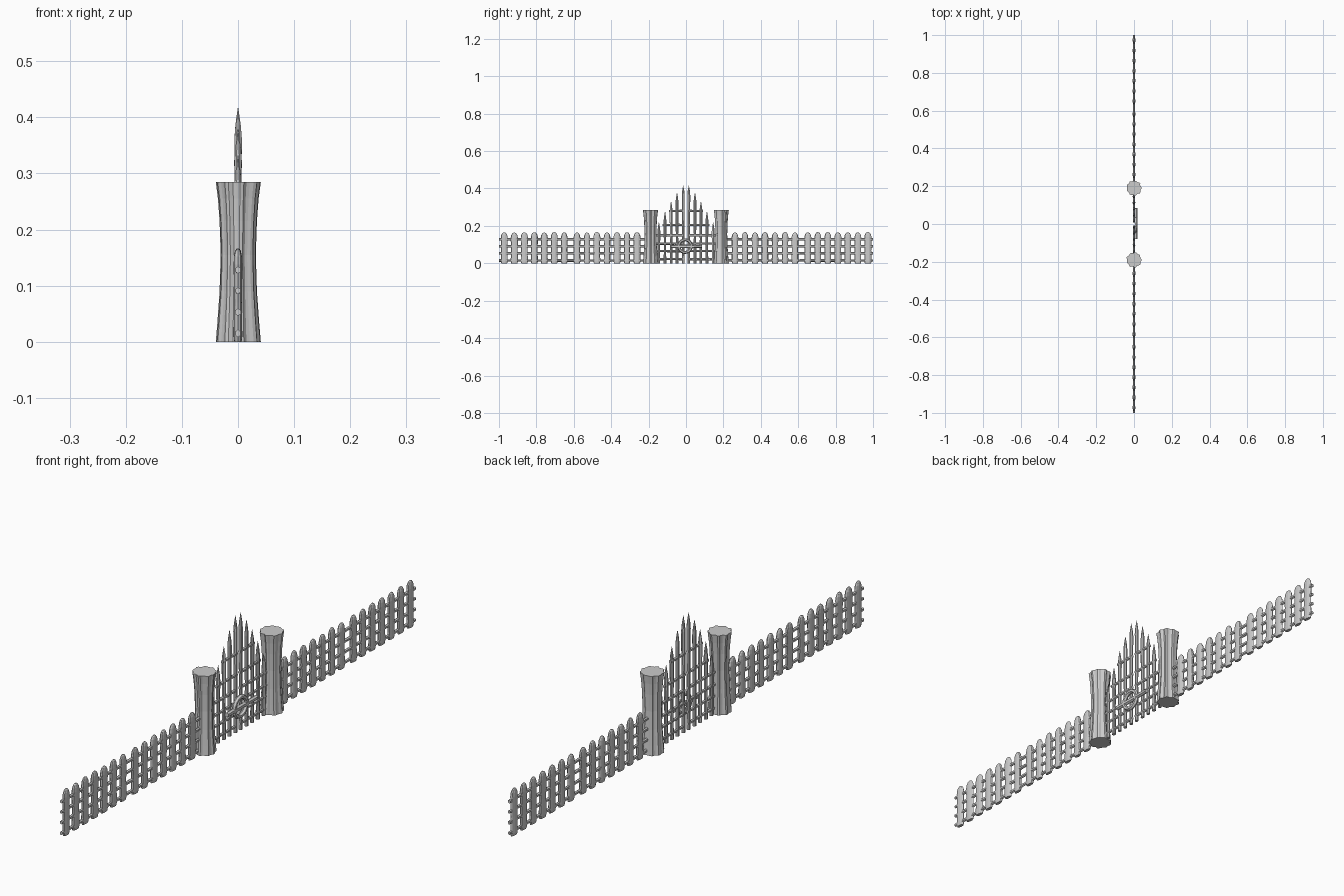
import bpy, bmesh, math, random
from mathutils import Matrix

if "Cube" in bpy.data.objects:
    bpy.data.objects.remove(bpy.data.objects["Cube"])

random.seed(4)


def loft(bm, rings, sides, loc=(0, 0, 0), groove=0.0, lobes=8, rough=0.0, rot=None):
    """Stack of elliptical rings (z, rx, ry) closed at both ends."""
    wobble = [1 + random.uniform(-rough, rough) for _ in range(sides)]
    start = []
    for z, rx, ry in rings:
        ring = []
        for i in range(sides):
            a = 2 * math.pi * (i + 0.5) / sides
            k = (1 - groove * (0.5 - 0.5 * math.cos(lobes * a))) * wobble[i]
            ring.append(bm.verts.new((rx * k * math.cos(a), ry * k * math.sin(a), z)))
        start.append(ring)
    for lo, hi in zip(start, start[1:]):
        for i in range(sides):
            j = (i + 1) % sides
            bm.faces.new((lo[i], lo[j], hi[j], hi[i]))
    bm.faces.new(start[0][::-1])
    bm.faces.new(start[-1])
    verts = [v for r in start for v in r]
    m = Matrix.Translation(loc) @ (rot or Matrix.Identity(4))
    bmesh.ops.transform(bm, matrix=m, verts=verts)


def finish(bm, name):
    me = bpy.data.meshes.new(name)
    bm.to_mesh(me)
    bm.free()
    ob = bpy.data.objects.new(name, me)
    bpy.context.collection.objects.link(ob)
    return ob


ALONG_Y = Matrix.Rotation(-math.pi / 2, 4, 'X')


def rail(bm, y0, y1, z, r=0.0065, x=0.0):
    n = 4
    rings = [((y1 - y0) * i / n, r * random.uniform(0.75, 0.95), r * random.uniform(0.9, 1.1))
             for i in range(n + 1)]
    loft(bm, rings, 6, (x, y0, z), rot=ALONG_Y)


for side, label in ((-1, "left"), (1, "right")):
    # Waisted, grooved log gatepost
    bm = bmesh.new()
    loft(bm, [(0, .041, .041), (.035, .038, .038), (.09, .034, .034), (.155, .032, .032),
              (.215, .034, .034), (.255, .037, .037), (.285, .041, .041)],
         36, (0, side * 0.19, 0), groove=0.13, lobes=9, rough=0.03)
    finish(bm, label + "_gatepost")

    # Two panels of seven round-topped pickets
    bm = bmesh.new()
    for first in (0.262, 0.651):
        for i in range(7):
            w = random.uniform(0.0175, 0.0195)
            h = random.uniform(-0.002, 0.002)
            loft(bm, [(0, .0065, w * .85), (.01, .0078, w), (.07, .007, w * .92),
                      (.138 + h, .0078, w), (.152 + h, .007, w * .85),
                      (.161 + h, .005, w * .55), (.165 + h, .002, w * .2)],
                 10, (0, side * (first + 0.0535 * i), 0), rough=0.05)
    finish(bm, label + "_fence_pickets")

    # Fence rails
    bm = bmesh.new()
    for z in (0.015, 0.053, 0.091, 0.128):
        for a, b in ((0.2, 0.61), (0.61, 1.0)):
            rail(bm, min(side * a, side * b), max(side * a, side * b), z)
    finish(bm, label + "_fence_rails")

    # Gate leaf: pointed stakes rising toward the middle
    bm = bmesh.new()
    for y, h in ((.0150, .417), (.048, .378), (.080, .332), (.112, .277), (.145, .220)):
        loft(bm, [(0, .0065, .0075), (h * .4, .0058, .0068), (h - .055, .007, .0085),
                  (h - .03, .005, .006), (h, .0005, .0005)],
             8, (0, side * y, 0), rough=0.06)
    finish(bm, label + "_gate_stakes")

    # Gate leaf cross bars
    bm = bmesh.new()
    for z, reach in ((.022, .16), (.065, .16), (.105, .16), (.15, .16), (.205, .125), (.28, .09)):
        rail(bm, min(side * .008, side * reach), max(side * .008, side * reach), z, r=0.006)
    finish(bm, label + "_gate_bars")

# Ring on the gate
bpy.ops.mesh.primitive_torus_add(major_segments=16, minor_segments=6, major_radius=0.034,
                                 minor_radius=0.008, location=(0.012, -0.005, 0.092),
                                 rotation=(0, math.pi / 2, 0))
bpy.context.object.name = "gate_ring"

# Sliding bolt through the ring
bm = bmesh.new()
rail(bm, -0.08, 0.085, 0.09, r=0.009, x=0.012)
finish(bm, "gate_bolt")
